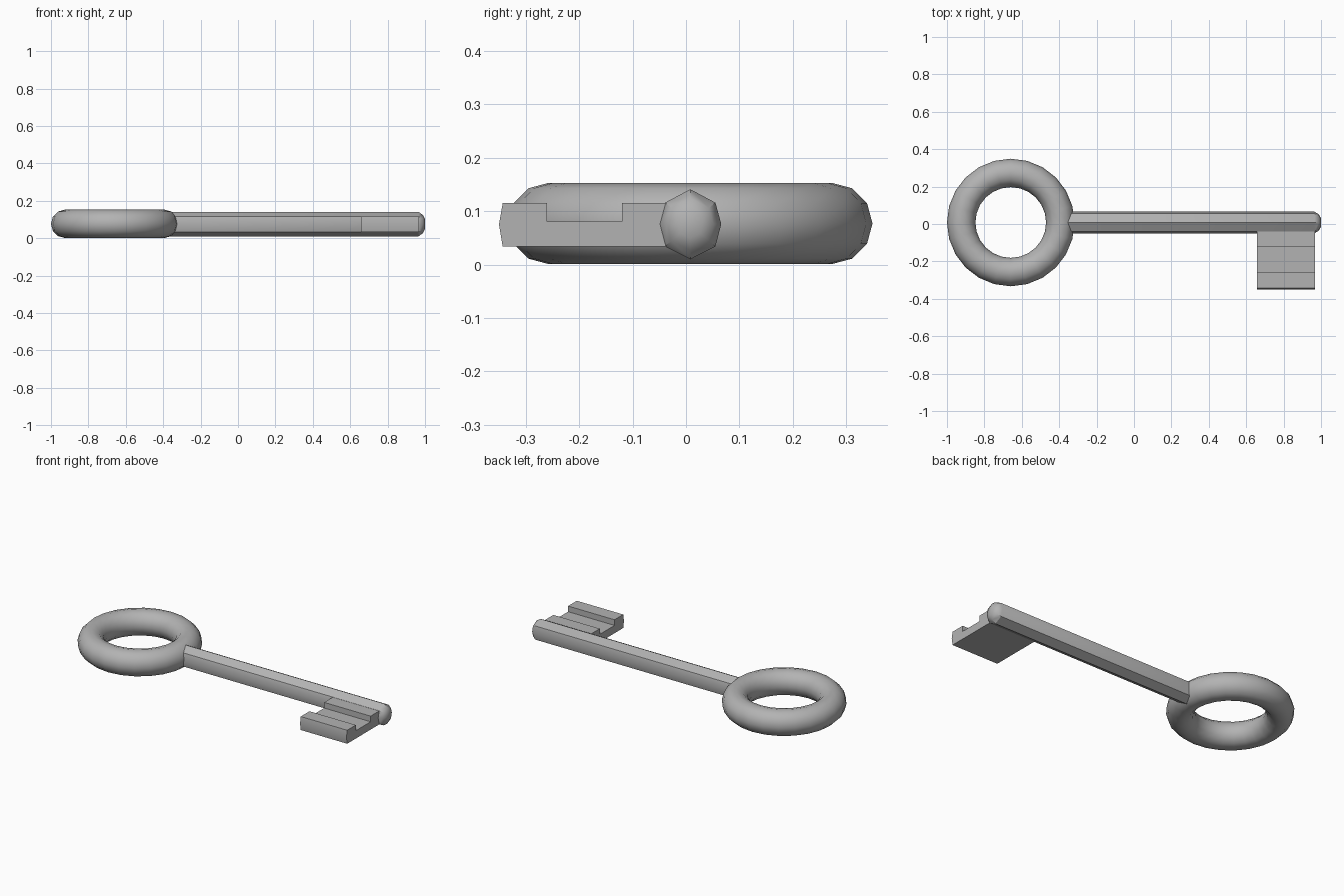
import bpy, bmesh, math

cube = bpy.data.objects.get("Cube")
if cube:
    bpy.data.objects.remove(cube, do_unlink=True)

metal = bpy.data.materials.new("grey metal")
metal.use_nodes = True
GREY = (0.45, 0.45, 0.45, 1)
metal.diffuse_color = GREY
metal.node_tree.nodes["Principled BSDF"].inputs["Base Color"].default_value = GREY

AXIS_Y, AXIS_Z = 0.008, 0.076


def finish(obj, angle):
    """Apply the metal and smooth the gentle edges."""
    if not obj.data.materials:
        obj.data.materials.append(metal)
    bpy.ops.object.select_all(action='DESELECT')
    obj.select_set(True)
    bpy.context.view_layer.objects.active = obj
    bpy.ops.object.shade_smooth_by_angle(angle=math.radians(angle))


def loft(name, rings, angle):
    """Bridge successive rings of points and close both ends."""
    bm = bmesh.new()
    loops = [[bm.verts.new(p) for p in ring] for ring in rings]
    for a, b in zip(loops, loops[1:]):
        n = len(a)
        for i in range(n):
            j = (i + 1) % n
            bm.faces.new((a[i], a[j], b[j], b[i]))
    bm.faces.new(loops[0])
    bm.faces.new(loops[-1])
    bmesh.ops.recalc_face_normals(bm, faces=bm.faces)
    mesh = bpy.data.meshes.new(name)
    bm.to_mesh(mesh)
    bm.free()
    obj = bpy.data.objects.new(name, mesh)
    bpy.context.collection.objects.link(obj)
    finish(obj, angle)
    return obj


# Round bow to hold the key by
bpy.ops.mesh.primitive_torus_add(
    location=(-0.659, AXIS_Y, 0.077), major_radius=0.265, minor_radius=0.076,
    major_segments=24, minor_segments=12)
bow = bpy.context.object
bow.name = "bow_ring"
finish(bow, 40)

# Eight-sided shaft with a domed tip
section = [(0, 0.065), (0.047, 0.04), (0.058, 0), (0.047, -0.042),
           (0, -0.066), (-0.047, -0.042), (-0.058, 0), (-0.047, 0.04)]
stations = [(-0.385, 1), (0.965, 1), (0.988, 0.75), (1.0, 0.4)]
loft("shaft", [[(x, AXIS_Y + y * s, AXIS_Z + z * s) for y, z in section]
               for x, s in stations], 32)

# Bit with a notch across its top and a slightly pointed outer edge
bit_profile = [(0.0, 0.034), (-0.343, 0.034), (-0.35, 0.075), (-0.343, 0.115),
               (-0.26, 0.115), (-0.26, 0.081), (-0.12, 0.081),
               (-0.12, 0.115), (0.0, 0.115)]
loft("bit", [[(x, y, z) for y, z in bit_profile] for x in (0.658, 0.967)], 30)
